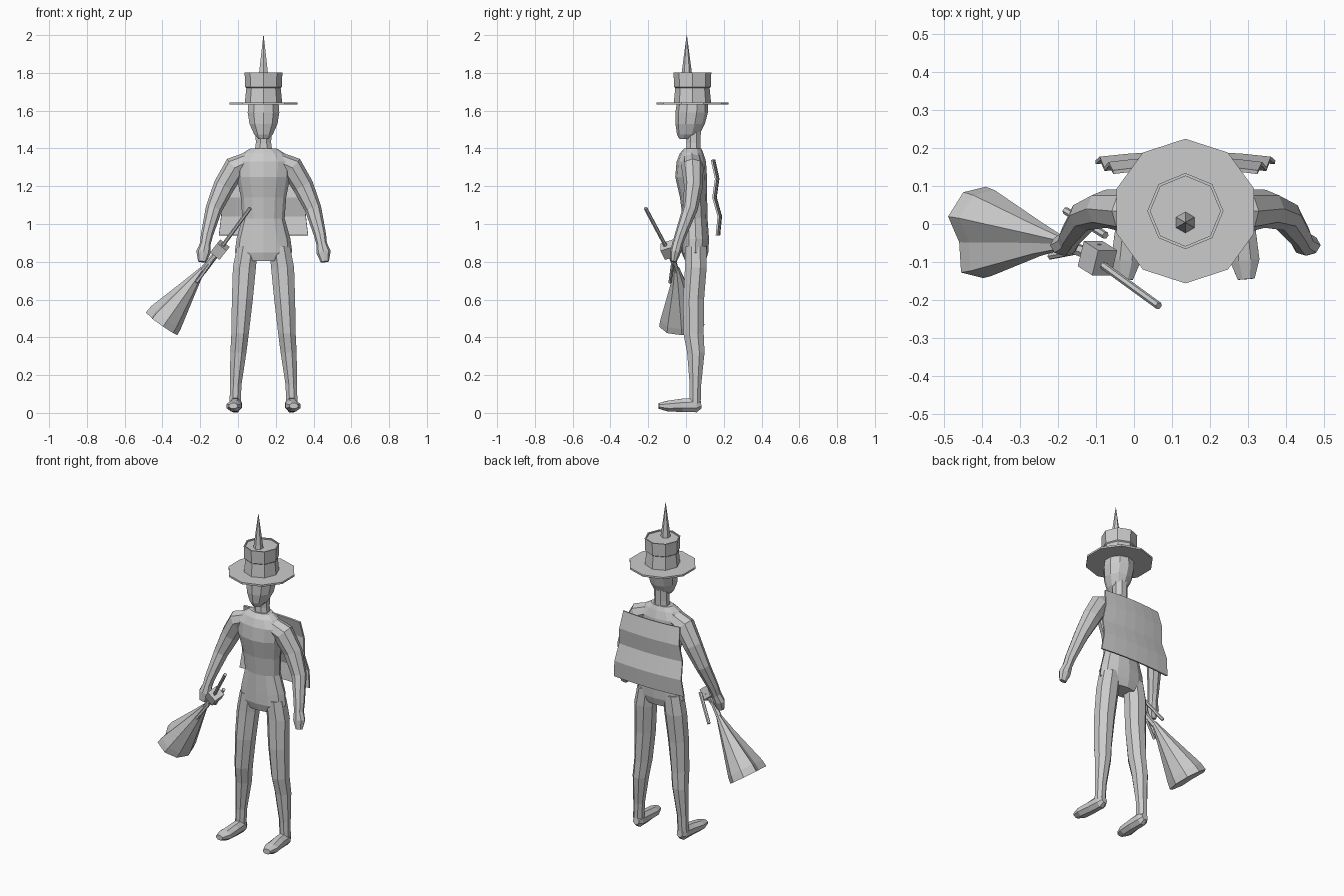
import bpy, bmesh, math
from mathutils import Vector

cube = bpy.data.objects.get("Cube")
if cube:
    bpy.data.objects.remove(cube, do_unlink=True)

CX = 0.135  # the figure stands off-centre, its prop balances it
GREY = (0.6, 0.6, 0.6, 1)
mat = bpy.data.materials.new("plain grey")
mat.use_nodes = True
mat.diffuse_color = GREY
mat.node_tree.nodes["Principled BSDF"].inputs["Base Color"].default_value = GREY


def finish(name, bm, x=0.0, mirror=False):
    bmesh.ops.recalc_face_normals(bm, faces=bm.faces)
    me = bpy.data.meshes.new(name)
    bm.to_mesh(me)
    bm.free()
    me.materials.append(mat)
    ob = bpy.data.objects.new(name, me)
    ob.location.x = x
    bpy.context.collection.objects.link(ob)
    if mirror:
        ob.modifiers.new("mirror", 'MIRROR')
    return ob


def loft(name, rows, sides, x=CX, mirror=False, ref=(0, 1, 0), turn=0.0, level=False, crease=None):
    """Skin rings (x, y, z, half width, half depth) along a path."""
    bm = bmesh.new()
    path = [Vector(r[:3]) for r in rows]
    rings = []
    for i, r in enumerate(rows):
        t = Vector((0, 0, 1)) if level else path[min(i + 1, len(path) - 1)] - path[max(i - 1, 0)]
        t.normalize()
        v = Vector(ref) - t * t.dot(Vector(ref))
        v.normalize()
        u = v.cross(t)
        ring = []
        for k in range(sides):
            a = math.tau * k / sides + turn
            s = 0.62 if k == crease else 1
            p = path[i] + s * (u * r[3] * math.cos(a) + v * r[4] * math.sin(a))
            ring.append(bm.verts.new(p))
        rings.append(ring)
    for a, b in zip(rings, rings[1:]):
        for k in range(sides):
            j = (k + 1) % sides
            bm.faces.new((a[k], a[j], b[j], b[k]))
    bm.faces.new(rings[0])
    bm.faces.new(rings[-1])
    return finish(name, bm, x, mirror)


def rod(name, a, b, r, sides=6):
    return loft(name, [(*a, r, r), (*b, r, r)], sides, x=0)


# Body
loft("torso", [(0, .05, .805, .10, .055), (0, .05, .85, .152, .068), (0, .052, .92, .143, .07),
               (0, .048, 1.03, .112, .066), (0, .04, 1.14, .120, .072), (0, .027, 1.25, .142, .084),
               (0, .028, 1.33, .15, .078), (0, .03, 1.375, .11, .062), (0, .036, 1.40, .07, .045)],
     12, level=True)
loft("neck", [(0, .038, 1.37, .052, .042), (0, .04, 1.43, .044, .04), (0, .04, 1.5, .046, .042)],
     8, level=True, turn=math.pi / 8)
loft("head", [(0, -.005, 1.45, .028, .03), (0, .012, 1.475, .052, .06), (0, .022, 1.53, .078, .078),
              (0, .03, 1.59, .088, .086), (0, .033, 1.64, .084, .082)], 10, level=True, turn=math.pi / 2)

# Limbs, mirrored about the body
loft("arms", [(.07, .03, 1.335, .05, .055), (.15, .034, 1.30, .062, .058), (.21, .04, 1.2, .056, .05),
              (.263, .022, 1.08, .044, .04), (.30, -.03, .94, .032, .03), (.308, -.045, .895, .028, .028),
              (.318, -.056, .85, .038, .028), (.325, -.066, .80, .022, .016)], 8, mirror=True)
loft("legs", [(.085, .052, .88, .06, .06), (.101, .052, .77, .066, .062), (.112, .04, .6, .06, .06),
              (.124, .04, .42, .05, .058), (.133, .052, .32, .046, .05), (.147, .05, .15, .033, .033),
              (.15, .048, .05, .032, .032)], 8, level=True, mirror=True, turn=math.pi / 8)
loft("feet", [(.147, .08, .045, .02, .022), (.148, .055, .042, .034, .042), (.15, -.02, .04, .038, .038),
              (.156, -.095, .036, .042, .031), (.16, -.145, .037, .024, .016)],
     8, ref=(0, 0, 1), mirror=True, turn=math.pi / 8)

# Hat: decagon brim, octagonal crown with a sunken top, spike
HY = .034
loft("hat_brim", [(0, HY, 1.632, .19, .19), (0, HY, 1.643, .19, .19)], 10, level=True, turn=math.pi / 2)
loft("hat_crown", [(0, HY, 1.64, .099, .099), (0, HY, 1.72, .091, .091), (0, HY, 1.725, .097, .097),
                   (0, HY, 1.802, .1, .1), (0, HY, 1.802, .092, .092), (0, HY, 1.795, .092, .092)],
     8, level=True)
loft("hat_spike", [(0, .004, 1.77, .031, .031), (0, .004, 2.0, .001, .001)], 6, level=True, turn=math.pi / 2)

# Cape: a rippled sheet that widens downward and curves round the back
bm = bmesh.new()
cols, ripple = 6, [.15, .172, .158, .186, .176]
grid = []
for i, y in enumerate(ripple):
    half = .19 + .0115 * i
    row = []
    for c in range(cols + 1):
        s = 2 * c / cols - 1
        row.append(bm.verts.new((s * half, y - .014 * s * s, 1.34 - .1 * i)))
    grid.append(row)
for a, b in zip(grid, grid[1:]):
    for c in range(cols):
        bm.faces.new((a[c], a[c + 1], b[c + 1], b[c]))
cape = finish("cape", bm, CX)
sol = cape.modifiers.new("thickness", 'SOLIDIFY')
sol.thickness = .01
sol.offset = 0

# Broom held in the right hand
rod("broom_handle", (.065, -.215, 1.085), (-.10, -.095, .86), .01)
rod("broom_neck", (-.10, -.085, .86), (-.235, -.035, .70), .016)
rod("broom_side_rod", (-.075, -.03, .885), (-.18, .035, .745), .01)
rod("broom_lower_rod", (-.09, -.06, .87), (-.22, -.085, .69), .009)
loft("broom_binding", [(-.077, -.102, .888, .045, .05), (-.115, -.078, .84, .045, .05)],
     4, x=0, turn=math.pi / 4)
loft("broom_bristles", [(-.185, -.05, .765, .014, .016), (-.25, -.04, .68, .042, .045),
                        (-.385, -.024, .505, .102, .115), (-.408, -.022, .472, .106, .122)],
     9, x=0, turn=math.pi / 9, crease=8)
